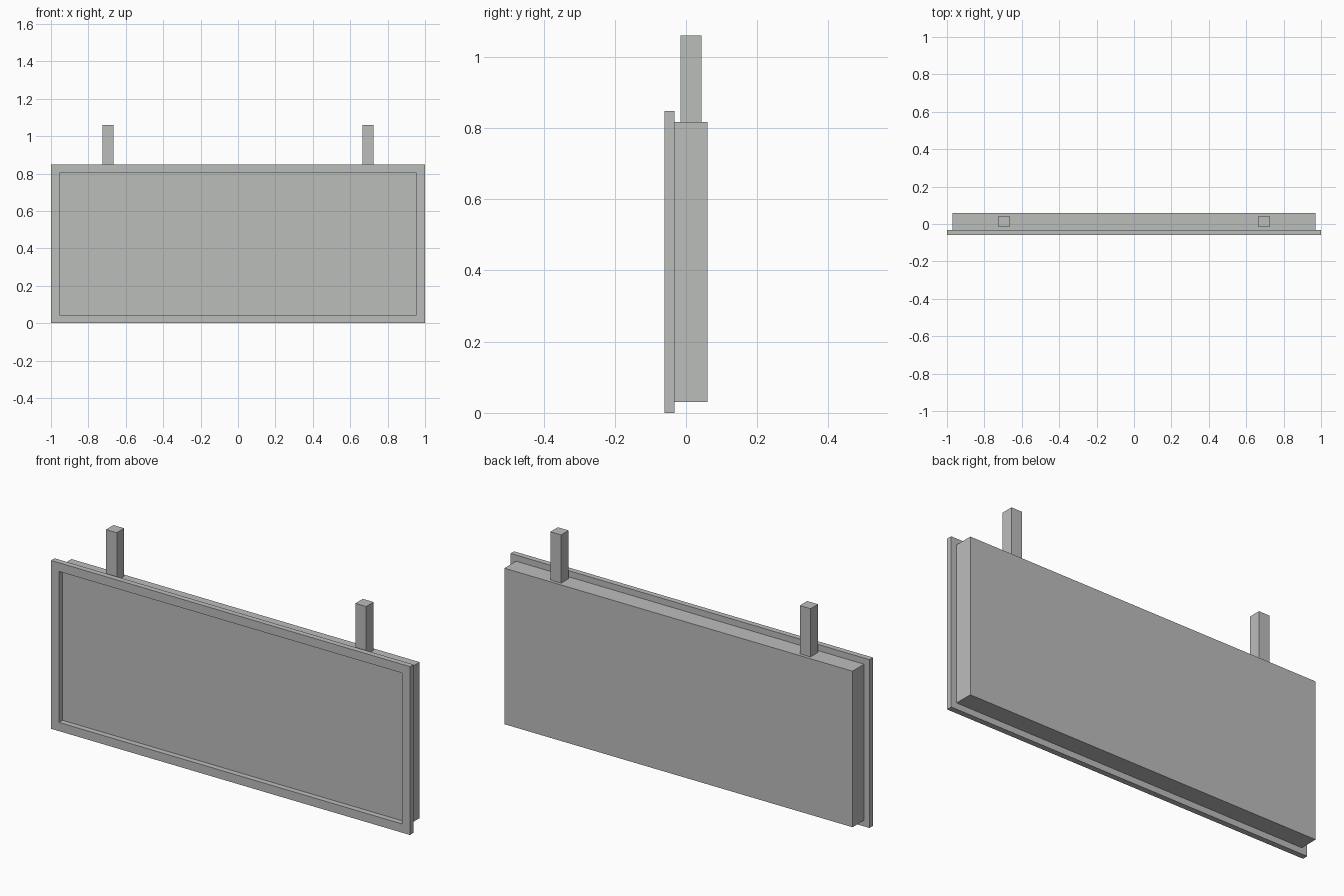
import bpy
import bmesh

if "Cube" in bpy.data.objects:
    bpy.data.objects.remove(bpy.data.objects["Cube"])

grey = bpy.data.materials.new("painted grey")
grey.diffuse_color = (0.5, 0.51, 0.5, 1.0)
grey.use_nodes = True
grey.node_tree.nodes["Principled BSDF"].inputs["Base Color"].default_value = grey.diffuse_color


def finish(name, bm):
    bmesh.ops.recalc_face_normals(bm, faces=bm.faces)
    mesh = bpy.data.meshes.new(name)
    bm.to_mesh(mesh)
    bm.free()
    mesh.materials.append(grey)
    obj = bpy.data.objects.new(name, mesh)
    bpy.context.collection.objects.link(obj)
    return obj


def box(name, x, y, z):
    """Box from (min, max) ranges on each axis."""
    bm = bmesh.new()
    bmesh.ops.create_cube(bm, size=1)
    for v in bm.verts:
        v.co = [r[0] if c < 0 else r[1] for c, r in zip(v.co, (x, y, z))]
    return finish(name, bm)


def rect_frame(name, outer, inner, y):
    """Rectangular ring; outer and inner are (half width, bottom, top)."""
    bm = bmesh.new()
    rings = []
    for depth in y:
        for w, lo, hi in (outer, inner):
            corners = ((-w, lo), (w, lo), (w, hi), (-w, hi))
            rings.append([bm.verts.new((px, depth, pz)) for px, pz in corners])
    out_f, in_f, out_b, in_b = rings
    for a, b in ((out_f, in_f), (in_f, in_b), (in_b, out_b), (out_b, out_f)):
        for i in range(4):
            j = (i + 1) % 4
            bm.faces.new((a[i], a[j], b[j], b[i]))
    return finish(name, bm)


# Sign cabinet
box("sign_cabinet", (-0.97, 0.97), (-0.032, 0.06), (0.031, 0.817))

# Raised border around the front panel
rect_frame("front_frame", (1.0, 0.0, 0.848), (0.955, 0.044, 0.804), (-0.06, -0.032))

# Two hanging posts on the top edge
for side, cx in (("left", -0.695), ("right", 0.695)):
    box(side + "_hanging_post", (cx - 0.03, cx + 0.03), (-0.015, 0.044), (0.817, 1.06))
